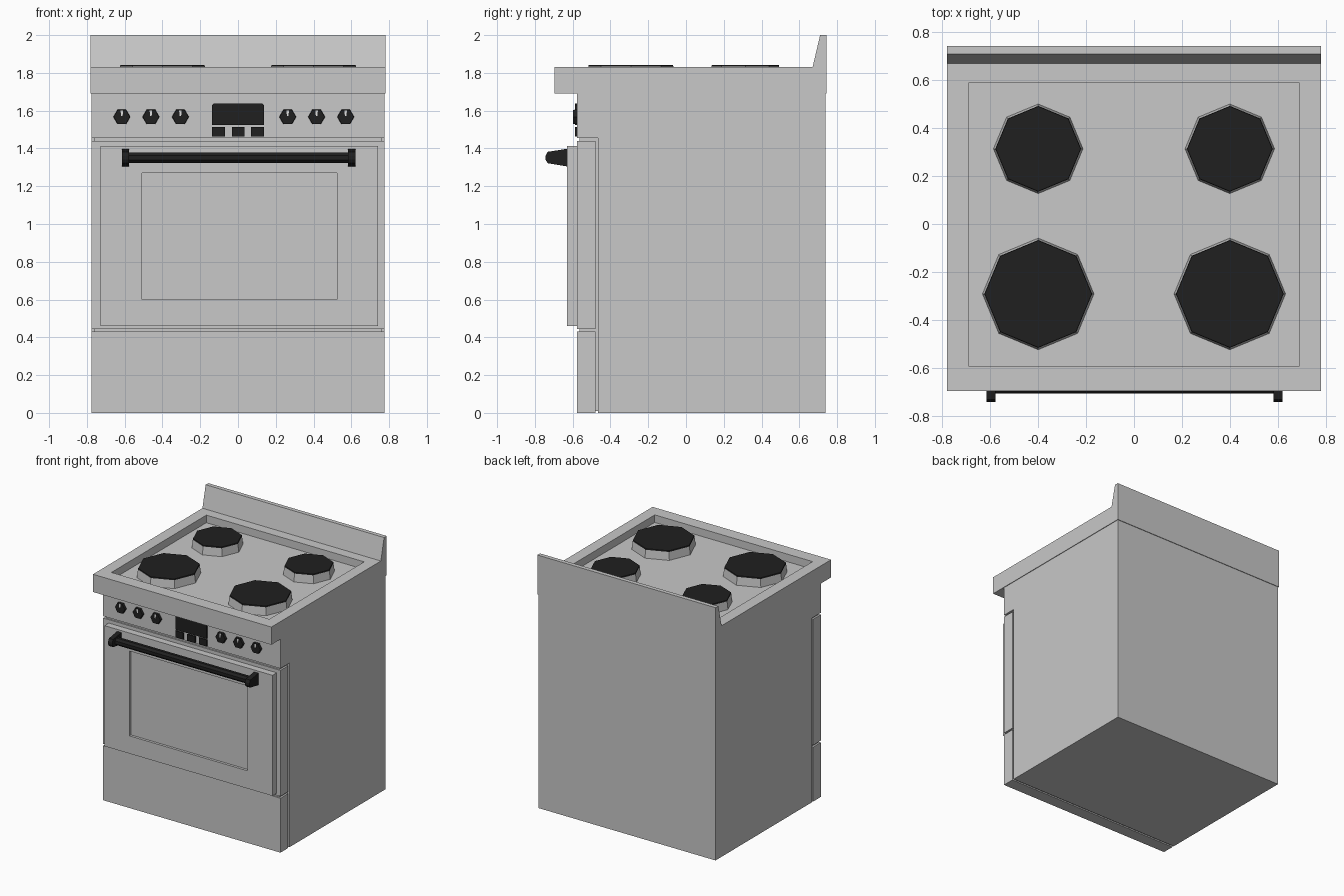
import bpy, bmesh, math
from mathutils import Vector, Matrix

if "Cube" in bpy.data.objects:
    bpy.data.objects.remove(bpy.data.objects["Cube"])


def material(name, v):
    m = bpy.data.materials.new(name)
    m.diffuse_color = (v, v, v, 1)
    m.use_nodes = True
    m.node_tree.nodes["Principled BSDF"].inputs["Base Color"].default_value = m.diffuse_color
    return m


GREY = material("enamel grey", 0.58)
BLACK = material("matte black", 0.014)
LIGHT = material("marker light grey", 0.75)


def finish(name, bm, mat):
    bmesh.ops.recalc_face_normals(bm, faces=bm.faces)
    me = bpy.data.meshes.new(name)
    bm.to_mesh(me)
    bm.free()
    me.materials.append(mat)
    ob = bpy.data.objects.new(name, me)
    bpy.context.collection.objects.link(ob)
    return ob


def box(name, lo, hi, mat, facing=None, rect=None, depth=0):
    """Box from lo to hi; optionally sink a rectangle into the face that looks along facing."""
    lo, hi = Vector(lo), Vector(hi)
    bm = bmesh.new()
    size = hi - lo
    bmesh.ops.create_cube(bm, size=1, matrix=Matrix.Translation((lo + hi) / 2) @ Matrix.Diagonal((*size, 1)))
    if facing:
        facing = Vector(facing)
        bm.normal_update()
        face = max(bm.faces, key=lambda f: f.normal.dot(facing))
        normal_axis = max(range(3), key=lambda i: abs(facing[i]))
        axes = [i for i in range(3) if i != normal_axis]
        for sink in (0, depth):
            bmesh.ops.inset_individual(bm, faces=[face], thickness=0.005, use_even_offset=True)
            mid = face.calc_center_median()
            targets = [(v, [rect[k][int(v.co[i] > mid[i])] for k, i in enumerate(axes)]) for v in face.verts]
            for v, t in targets:
                for i, value in zip(axes, t):
                    v.co[i] = value
                v.co -= facing * sink
    return finish(name, bm, mat)


def extrude(name, profile, axis, start, end, mat):
    """Extrude a 2D profile along x (profile = y, z) or y (profile = x, z)."""
    bm = bmesh.new()
    place = (lambda t, a, b: (t, a, b)) if axis == "x" else (lambda t, a, b: (a, t, b))
    near, far = ([bm.verts.new(place(t, a, b)) for a, b in profile] for t in (start, end))
    n = len(profile)
    bm.faces.new(near)
    bm.faces.new(far[::-1])
    for i in range(n):
        bm.faces.new((near[i], far[i], far[(i + 1) % n], near[(i + 1) % n]))
    return finish(name, bm, mat)


def cone(name, centre, r1, r2, height, sides, mat, rot=None):
    bm = bmesh.new()
    m = Matrix.Translation(centre) @ (rot or Matrix())
    bmesh.ops.create_cone(bm, cap_ends=True, segments=sides, radius1=r1, radius2=r2, depth=height, matrix=m)
    return finish(name, bm, mat)


# Cabinet with recessed core behind the gaps
box("cabinet", (-.775, -.465, 0), (.775, .738, 1.69), GREY)
box("cabinet_core", (-.76, -.565, .01), (.76, -.46, 1.46), GREY)
box("control_panel", (-.775, -.577, 1.455), (.775, -.465, 1.69), GREY)
box("drawer_front", (-.775, -.577, 0), (.775, -.48, .43), GREY)

# Oven door with sunken window
box("door_frame", (-.775, -.577, .445), (.775, -.48, 1.44), GREY)
box("door_panel", (-.727, -.63, .46), (.742, -.577, 1.413), GREY,
    (0, -1, 0), ((-.507, .524), (.6, 1.27)), .02)

# Door handle
bracket = [(-.63, 1.305), (-.63, 1.398), (-.733, 1.382), (-.744, 1.36), (-.744, 1.342), (-.733, 1.322)]
for side, x0, x1 in (("left", -.615, -.578), ("right", .582, .621)):
    extrude("handle_bracket_" + side, bracket, "x", x0, x1, BLACK)
turn_x = Matrix.Rotation(math.pi / 2, 4, "Y") @ Matrix.Rotation(math.pi / 8, 4, "Z")
cone("handle_bar", (.003, -.68, 1.35), .03, .03, 1.17, 8, BLACK, turn_x)

# Cooktop slab with sunken tray, and backsplash
box("cooktop", (-.78, -.697, 1.69), (.78, .743, 1.83), GREY,
    (0, 0, 1), ((-.69, .69), (-.595, .59)), .06)
extrude("backsplash", [(.67, 1.83), (.71, 2), (.743, 2), (.743, 1.83)], "x", -.78, .78, GREY)

# Four octagonal burners
for side, x in (("left", -.4), ("right", .4)):
    for row, y, r in (("front", -.292, .233), ("back", .314, .187)):
        name = f"burner_{row}_{side}"
        cone(name + "_base", (x, y, 1.801), r, r - .008, .064, 8, GREY)
        cone(name + "_plate", (x, y, 1.8375), r - .008, r - .01, .009, 8, BLACK)

# Hexagonal knobs with pointer marks
turn_y = Matrix.Rotation(math.pi / 2, 4, "X") @ Matrix.Rotation(math.pi / 6, 4, "Z")
for i, x in enumerate((-.615, -.461, -.305, .263, .416, .57)):
    cone(f"knob_{i + 1}", (x, -.586, 1.567), .045, .043, .022, 6, BLACK, turn_y)
    extrude(f"knob_mark_{i + 1}", [(x - .004, 1.572), (x + .004, 1.572), (x + .007, 1.602), (x - .007, 1.602)],
            "y", -.599, -.596, LIGHT)

# Display with clipped top corners, and three buttons
extrude("display", [(-.137, 1.523), (.137, 1.523), (.137, 1.629), (.128, 1.638), (-.128, 1.638), (-.137, 1.629)],
        "y", -.587, -.576, BLACK)
for i, x in enumerate((-.103, .001, .103)):
    box(f"button_{i + 1}", (x - .034, -.587, 1.462), (x + .034, -.576, 1.514), BLACK)
